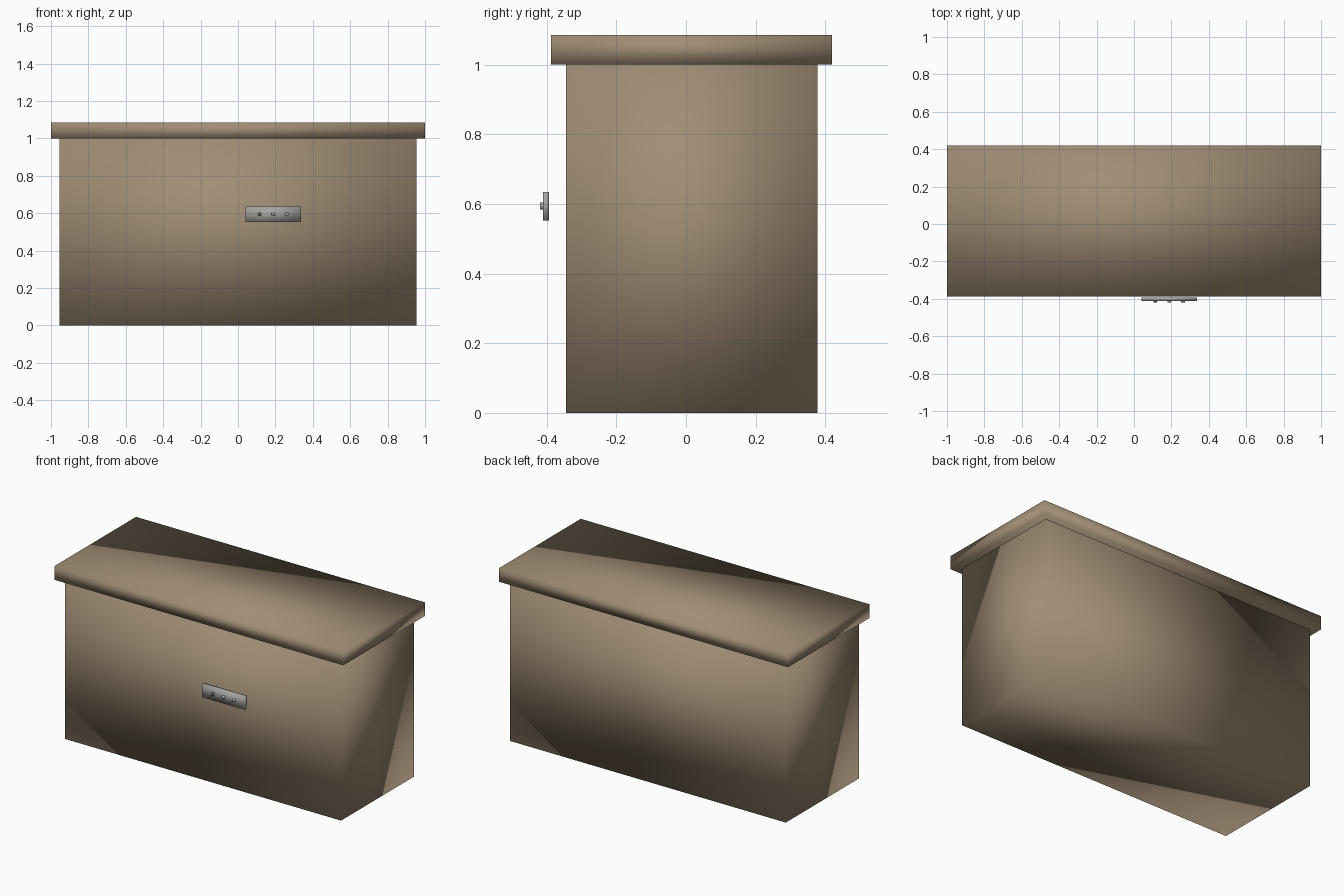
import bpy
import bmesh
from mathutils import Matrix, Vector

# Remove the default cube
cube = bpy.data.objects.get("Cube")
if cube:
    bpy.data.objects.remove(cube, do_unlink=True)


def make_material(name, colour):
    mat = bpy.data.materials.new(name)
    mat.use_nodes = True
    rgba = (*colour, 1.0)
    mat.diffuse_color = rgba
    for node in mat.node_tree.nodes:
        if node.type == 'BSDF_PRINCIPLED':
            node.inputs["Base Color"].default_value = rgba
    return mat


def finish(name, bm, mat):
    # Soft shading runs across every edge
    for face in bm.faces:
        face.smooth = True
    mesh = bpy.data.meshes.new(name)
    bm.to_mesh(mesh)
    bm.free()
    mesh.materials.append(mat)
    obj = bpy.data.objects.new(name, mesh)
    bpy.context.scene.collection.objects.link(obj)
    return obj


def box(name, low, high, mat):
    low, high = Vector(low), Vector(high)
    bm = bmesh.new()
    bmesh.ops.create_cube(
        bm, size=1,
        matrix=Matrix.Translation((low + high) / 2) @ Matrix.Diagonal((*(high - low), 1)))
    return finish(name, bm, mat)


def button(name, x, mat):
    # Short round stud pointing towards the front
    bm = bmesh.new()
    bmesh.ops.create_cone(
        bm, cap_ends=True, segments=16, radius1=0.01, radius2=0.01, depth=0.016,
        matrix=Matrix.Translation((x, -0.412, 0.594)) @ Matrix.Rotation(1.5708, 4, 'X'))
    return finish(name, bm, mat)


wood = make_material("brown wood", (0.35, 0.265, 0.175))
metal = make_material("grey metal", (0.37, 0.37, 0.355))
dark_metal = make_material("dark grey metal", (0.14, 0.14, 0.14))

# Counter body and overhanging top
box("counter_body", (-0.955, -0.345, 0), (0.955, 0.377, 1.0), wood)
box("counter_top", (-1, -0.388, 1.0), (1, 0.42, 1.085), wood)

# Control plate floating in front of the body, with its buttons
box("control_plate", (0.04, -0.411, 0.552), (0.336, -0.393, 0.635), metal)
for side, x, mat in (("right", 0.114, dark_metal),
                     ("middle", 0.188, metal),
                     ("left", 0.262, metal)):
    button(side + "_button", x, mat)
